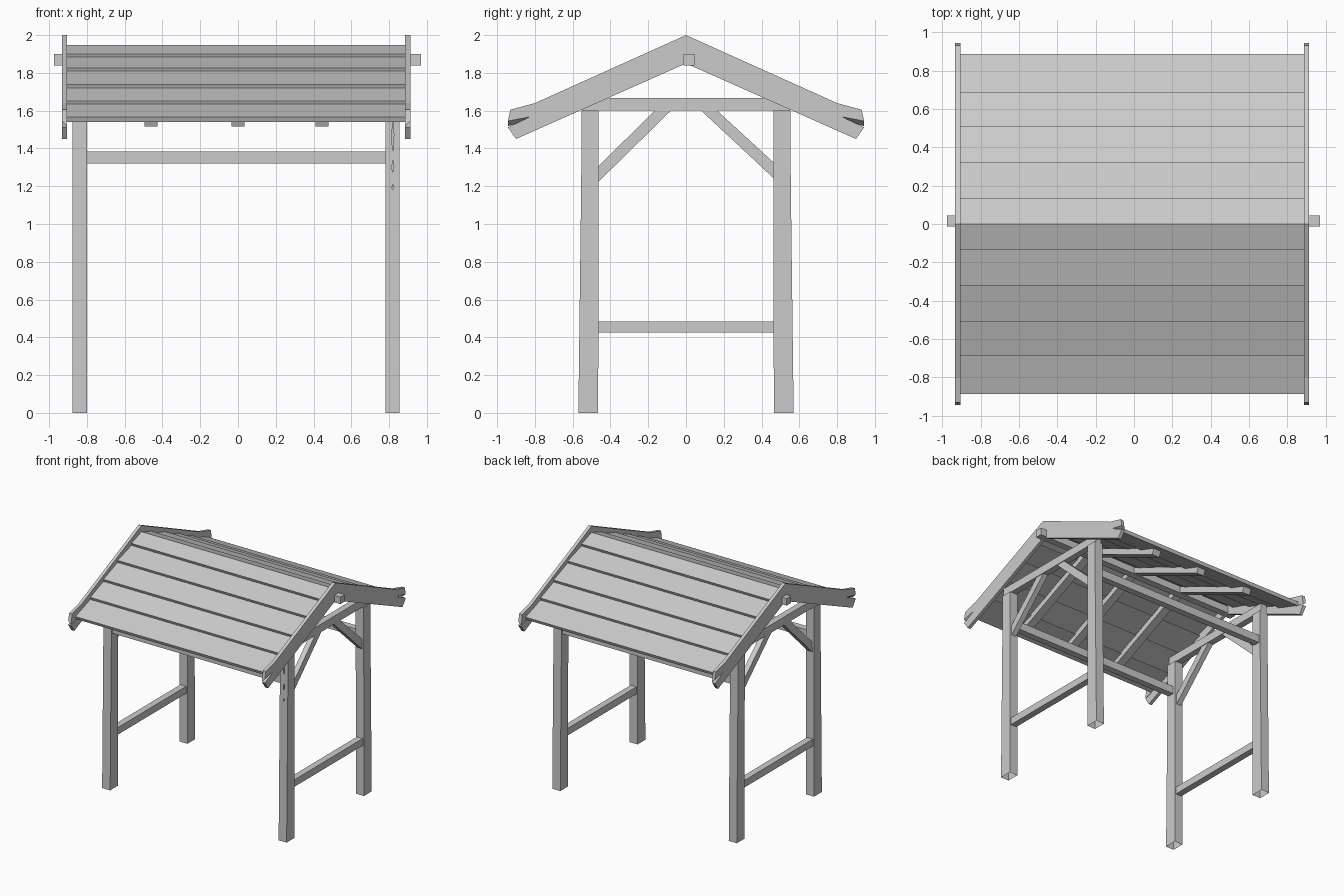
import bpy, bmesh
from mathutils import Vector

cube = bpy.data.objects.get("Cube")
if cube:
    bpy.data.objects.remove(cube, do_unlink=True)

wood = bpy.data.materials.new("grey_wood")
wood.use_nodes = True
GREY = (0.6, 0.6, 0.6, 1)
wood.diffuse_color = GREY
wood.node_tree.nodes["Principled BSDF"].inputs["Base Color"].default_value = GREY


def loft(name, ring_a, ring_b):
    """Closed solid between two matching rings of points."""
    bm = bmesh.new()
    a = [bm.verts.new(p) for p in ring_a]
    b = [bm.verts.new(p) for p in ring_b]
    bm.faces.new(a)
    bm.faces.new(b[::-1])
    for i in range(len(a)):
        j = (i + 1) % len(a)
        bm.faces.new((a[j], a[i], b[i], b[j]))
    bmesh.ops.recalc_face_normals(bm, faces=bm.faces)
    mesh = bpy.data.meshes.new(name)
    bm.to_mesh(mesh)
    bm.free()
    mesh.materials.append(wood)
    obj = bpy.data.objects.new(name, mesh)
    bpy.context.collection.objects.link(obj)
    return obj


def prism(name, profile, x0, x1):
    """Extrude a (y, z) profile along x."""
    return loft(name, [(x0, y, z) for y, z in profile], [(x1, y, z) for y, z in profile])


def box(name, x0, x1, y0, y1, z0, z1):
    return prism(name, [(y0, z0), (y1, z0), (y1, z1), (y0, z1)], x0, x1)


def flip(profile, s):
    return [(s * y, z) for y, z in profile]


def open_bottom(obj):
    """Remove the end face that rests on the ground."""
    bm = bmesh.new()
    bm.from_mesh(obj.data)
    low = [f for f in bm.faces if f.calc_center_median().z < 0.001]
    bmesh.ops.delete(bm, geom=low, context="FACES_ONLY")
    bm.to_mesh(obj.data)
    bm.free()


SIDES = {"right": (-0.875, -0.80), "left": (0.78, 0.855)}
ENDS = {"front": -1, "back": 1}

# Posts, leaning in slightly on the outer face
for side, (x0, x1) in SIDES.items():
    for end, s in ENDS.items():
        profile = [(0.465, 0), (0.57, 0), (0.555, 1.2), (0.552, 1.6), (0.462, 1.6)]
        post = prism(f"{end}_{side}_post", flip(profile, s), x0, x1)
        open_bottom(post)
        # Weathering cracks on one post
        if (end, side) == ("front", "left"):
            for z0, z1 in ((1.37, 1.57), (1.27, 1.34), (1.18, 1.21)):
                mid = (z0 + z1) / 2
                ring = [(0.818, z0), (0.825, mid), (0.82, z1), (0.815, mid)]
                cut = loft("crack_cutter", [(x, -0.6, z) for x, z in ring],
                           [(x, -0.54, z) for x, z in ring])
                cut.hide_render = True
                cut.hide_viewport = True
                mod = post.modifiers.new("crack", "BOOLEAN")
                mod.operation = "DIFFERENCE"
                mod.object = cut

# Side frames: lower rail, tie beam and diagonal braces
for side, (x0, x1) in SIDES.items():
    a, b = x0 + 0.01, x1 - 0.01
    box(f"{side}_lower_rail", a, b, -0.467, 0.467, 0.425, 0.485)
    box(f"{side}_tie_beam", a, b, -0.55, 0.55, 1.60, 1.668)
    for end, s in ENDS.items():
        lift = 0.01 * s
        brace = [(0.47, 1.227 + lift), (0.47, 1.31 + lift), (0.16, 1.605), (0.075, 1.605)]
        prism(f"{end}_{side}_brace", flip(brace, s), a + 0.005, b - 0.005)

# Long beams joining the two frames
for end, s in ENDS.items():
    y0, y1 = sorted((s * 0.485, s * 0.54))
    box(f"{end}_long_beam", -0.81, 0.79, y0, y1, 1.32, 1.385)

# Ridge beam and rafters
box("ridge_beam", -0.975, 0.97, -0.014, 0.044, 1.84, 1.90)
for end, s in ENDS.items():
    for i, x in enumerate((-0.46, 0, 0.445)):
        rafter = [(0, 1.915), (0.81, 1.56), (0.79, 1.515), (0, 1.865)]
        prism(f"{end}_rafter_{i + 1}", flip(rafter, s), x - 0.035, x + 0.035)

# Overlapping roof planks
LAPS = [(0, 1.964), (0.135, 1.90), (0.32, 1.826), (0.51, 1.738), (0.685, 1.652), (0.885, 1.566)]
for end, s in ENDS.items():
    for i, ((y0, z0), (y1, z1)) in enumerate(zip(LAPS, LAPS[1:])):
        plank = [(y0, z0 - 0.017), (y1, z1), (y1 - 0.011, z1 - 0.026),
                 (max(y0 - 0.03, 0), z0 - 0.038)]
        prism(f"{end}_roof_plank_{i + 1}", flip(plank, s), -0.906, 0.886)

# Gable boards with a split carved into the outer face of each tail
for side, (inner, outer) in {"right": (-0.905, -0.932), "left": (0.885, 0.913)}.items():
    for end, s in ENDS.items():
        head = [(0, 1.85), (0, 2.0), (0.8, 1.64), (0.93, 1.605), (0.943, 1.545)]
        tail = [(0.943, 1.512), (0.90, 1.45)]
        face = head + [(0.825, 1.568)] + tail
        back = head[:-1] + [(0.943, 1.518), (0.825, 1.555)] + tail
        loft(f"{end}_{side}_gable_board",
             [(outer, y, z) for y, z in flip(face, s)],
             [(inner, y, z) for y, z in flip(back, s)])
